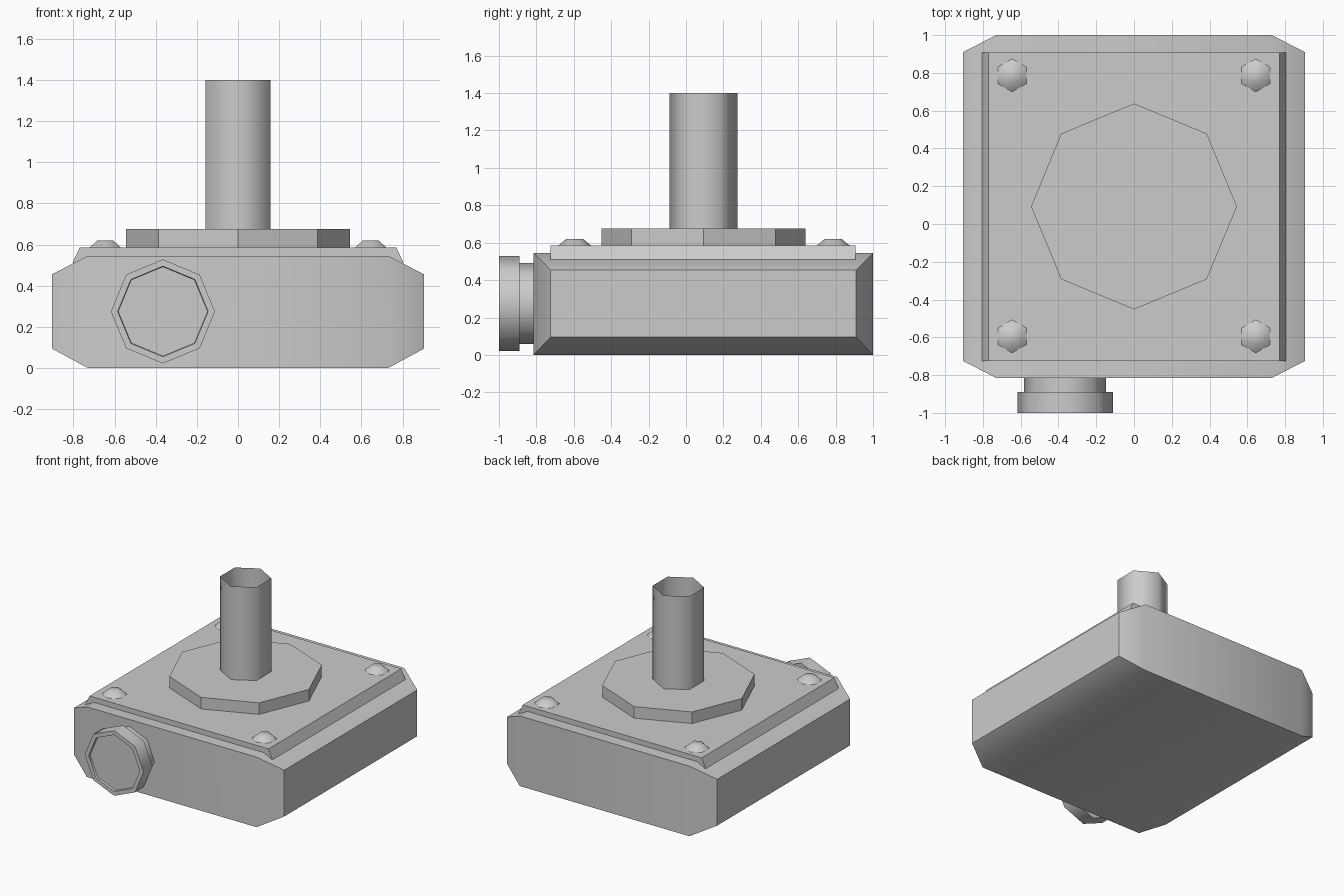
import bpy
from math import pi, sin, cos, radians

if "Cube" in bpy.data.objects:
    bpy.data.objects.remove(bpy.data.objects["Cube"])


def make(name, verts, faces, angle=30):
    me = bpy.data.meshes.new(name)
    me.from_pydata(verts, [], faces)
    me.update()
    ob = bpy.data.objects.new(name, me)
    bpy.context.collection.objects.link(ob)
    bpy.ops.object.select_all(action='DESELECT')
    ob.select_set(True)
    bpy.context.view_layer.objects.active = ob
    bpy.ops.object.mode_set(mode='EDIT')
    bpy.ops.mesh.select_all(action='SELECT')
    bpy.ops.mesh.normals_make_consistent(inside=False)
    bpy.ops.object.mode_set(mode='OBJECT')
    bpy.ops.object.shade_smooth_by_angle(angle=radians(angle))
    return ob


def loft(name, rings, start=True, end=True, angle=30):
    # bridges equal-sized vertex rings, with optional end caps
    n = len(rings[0])
    verts = [v for r in rings for v in r]
    faces = [(k * n + i, k * n + (i + 1) % n, (k + 1) * n + (i + 1) % n, (k + 1) * n + i)
             for k in range(len(rings) - 1) for i in range(n)]
    if start:
        faces.append(tuple(range(n))[::-1])
    if end:
        faces.append(tuple(range((len(rings) - 1) * n, len(rings) * n)))
    return make(name, verts, faces, angle)


def rect_x(x, y0, y1, z0, z1):
    return [(x, y0, z0), (x, y1, z0), (x, y1, z1), (x, y0, z1)]


def ring_z(n, r, z, cx=0, cy=0):
    return [(cx + r * sin(2 * pi * i / n), cy + r * cos(2 * pi * i / n), z) for i in range(n)]


def ring_y(n, r, y, cx, cz):
    return [(cx + r * sin(2 * pi * i / n), y, cz + r * cos(2 * pi * i / n)) for i in range(n)]


CY = 0.093

# Housing with tapered left and right ends
outer, inner = (-0.815, 1.0, 0, 0.545), (-0.725, 0.91, 0.095, 0.455)
loft("housing", [rect_x(-0.905, *inner), rect_x(-0.73, *outer),
                 rect_x(0.73, *outer), rect_x(0.905, *inner)])

# Cover plate with sloped sides
section = [(-0.805, 0.51), (0.805, 0.51), (0.77, 0.585), (-0.77, 0.585)]
loft("cover_plate", [[(x, y, z) for x, z in section] for y in (-0.725, 0.907)])

# Octagonal flange and open hexagonal pipe
loft("flange", [ring_z(8, 0.545, z, 0, CY) for z in (0.58, 0.675)])
loft("pipe", [ring_z(6, 0.182, z, 0, CY) for z in (0.67, 1.4)], False, False, 70)

# Cover bolts
for sx in (-1, 1):
    for y in (-0.595, 0.787):
        loft("bolt", [ring_z(6, 0.09, 0.583, sx * 0.645, y),
                      ring_z(6, 0.045, 0.62, sx * 0.645, y)], False, True, 70)

# Front port: neck and collar with a shallow recessed face
port = [(0.217, -0.81), (0.217, -0.89), (0.253, -0.89), (0.253, -1.0), (0.22, -1.0), (0.217, -0.985)]
loft("front_port", [ring_y(8, r, y, -0.365, 0.275) for r, y in port], False, True, 50)
